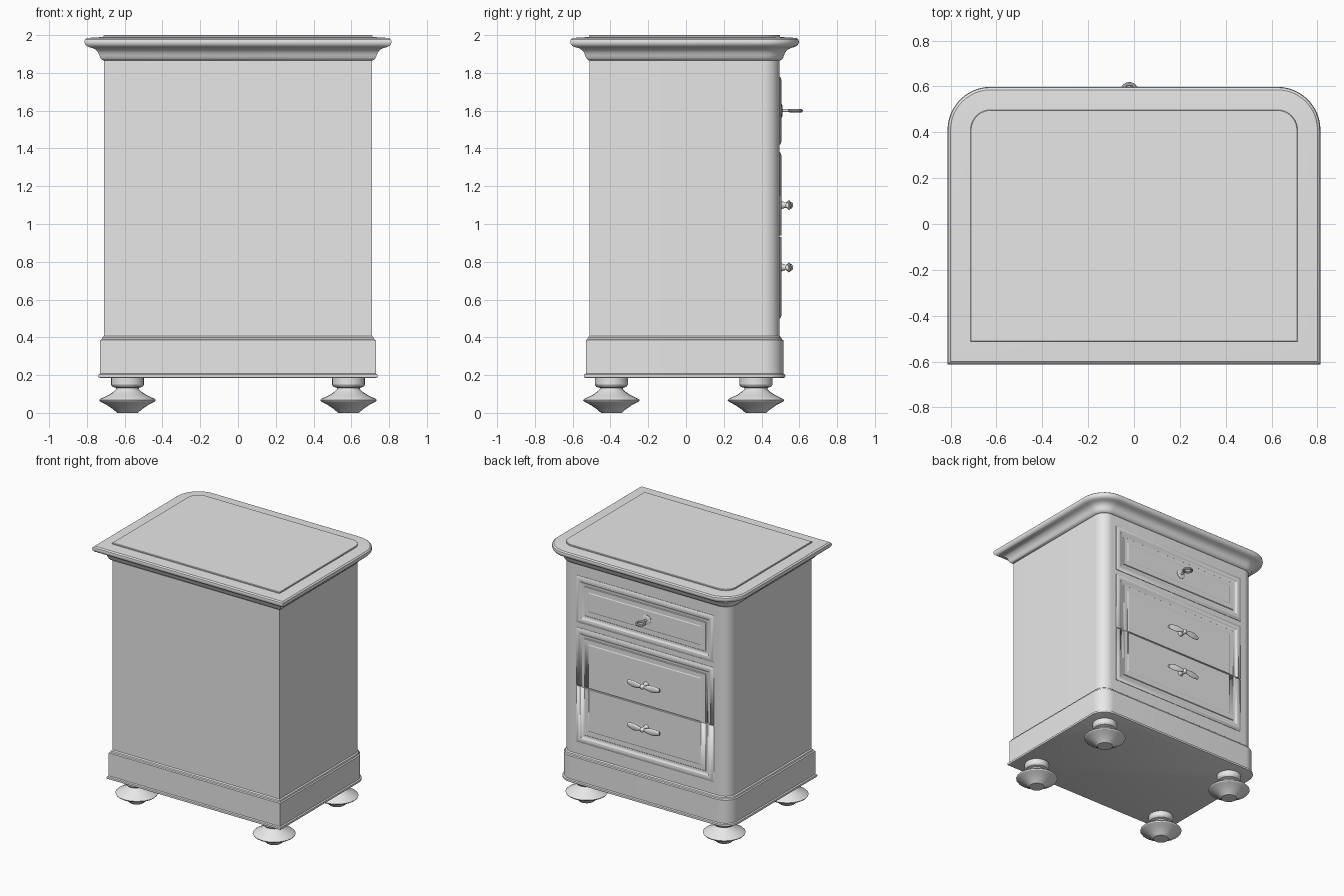
import bpy, bmesh, math
from mathutils import Vector

if "Cube" in bpy.data.objects:
    bpy.data.objects.remove(bpy.data.objects["Cube"])

grey = bpy.data.materials.new("plain grey")
grey.use_nodes = True
colour = (0.8, 0.8, 0.8, 1)
grey.diffuse_color = colour
grey.node_tree.nodes["Principled BSDF"].inputs["Base Color"].default_value = colour

HALF_X, BACK, FRONT, RADIUS = 0.71, -0.51, 0.495, 0.085


def loft(name, rings, angle=30):
    """Skin a list of equal-length point loops, capping both ends."""
    bm = bmesh.new()
    loops = [[bm.verts.new(p) for p in ring] for ring in rings]
    n = len(loops[0])
    for a, b in zip(loops, loops[1:]):
        for i in range(n):
            j = (i + 1) % n
            bm.faces.new((a[i], a[j], b[j], b[i]))
    bm.faces.new(loops[0])
    bm.faces.new(loops[-1])
    bmesh.ops.recalc_face_normals(bm, faces=bm.faces)
    mesh = bpy.data.meshes.new(name)
    bm.to_mesh(mesh)
    bm.free()
    mesh.materials.append(grey)
    obj = bpy.data.objects.new(name, mesh)
    bpy.context.collection.objects.link(obj)
    bpy.ops.object.select_all(action='DESELECT')
    obj.select_set(True)
    bpy.context.view_layer.objects.active = obj
    bpy.ops.object.shade_smooth_by_angle(angle=math.radians(angle))
    return obj


def outline(offset, z, steps=12):
    """Cabinet plan: square corners on the plain side, round on the drawer side."""
    w = HALF_X + offset
    pts = [Vector((-w, BACK - offset, z)), Vector((w, BACK - offset, z))]
    for side, start in ((1, 0), (-1, 90)):
        for i in range(steps + 1):
            a = math.radians(start + 90 * i / steps)
            r = RADIUS + offset
            pts.append(Vector((side * (HALF_X - RADIUS) + r * math.cos(a),
                               FRONT - RADIUS + r * math.sin(a), z)))
    return pts


def moulding(name, profile):
    return loft(name, [outline(o, z) for o, z in profile])


def circle(centre, r, u, v, n=24):
    u, v = Vector(u), Vector(v)
    return [Vector(centre) + r * (math.cos(t) * u + math.sin(t) * v)
            for t in (2 * math.pi * i / n for i in range(n))]


# Carcass, plinth and top
moulding("cabinet_body", [(0, 0.39), (0, 1.875)])
moulding("plinth", [(0.022, 0.185), (0.029, 0.188), (0.031, 0.195), (0.029, 0.203),
                    (0.02, 0.208), (0.02, 0.385), (0.012, 0.39), (0.009, 0.4), (0, 0.407)])
moulding("cornice_top", [(0, 1.865), (0.008, 1.868), (0.018, 1.878), (0.024, 1.892),
                         (0.03, 1.908), (0.042, 1.922), (0.06, 1.932), (0.08, 1.937),
                         (0.092, 1.943), (0.1, 1.953), (0.103, 1.965), (0.1, 1.977),
                         (0.09, 1.985), (0.003, 1.99)])
moulding("top_panel", [(0.003, 1.98), (0.003, 1.997), (0, 2.0)])

# Turned feet
foot_profile = [(0.055, 0), (0.075, 0.018), (0.11, 0.042), (0.145, 0.06), (0.15, 0.068),
                (0.142, 0.075), (0.1, 0.095), (0.075, 0.112), (0.062, 0.124),
                (0.06, 0.132), (0.08, 0.138), (0.088, 0.15), (0.088, 0.192)]
for x, side in ((0.585, "left"), (-0.585, "right")):
    for y, end in ((-0.395, "plain"), (0.37, "drawer")):
        loft(f"foot_{side}_{end}_end",
             [circle((x, y, z), r, (1, 0, 0), (0, 1, 0), 20) for r, z in foot_profile])

# Framed drawer fronts: (inset, projection from the carcass)
frame = [(0, -0.01), (0, 0.003), (0.008, 0.008), (0.022, 0.011), (0.036, 0.009),
         (0.046, 0.003), (0.052, 0.001), (0.066, 0.001), (0.07, 0.006),
         (0.105, 0.006), (0.112, 0.009)]


def drawer_front(name, low, high, half=0.585):
    return loft(name, [[Vector((sx * (half - i), FRONT + p, z))
                        for sx, z in ((-1, low + i), (1, low + i), (1, high - i), (-1, high - i))]
                       for i, p in frame], 20)


drawer_front("upper_drawer_front", 1.42, 1.78)
lower = drawer_front("lower_drawer_fronts", 0.5, 1.38)

# Thin gap between the two lower drawers
cutter = loft("drawer_gap_cutter",
              [[Vector((x, y, z)) for y, z in ((0.4, 0.93), (0.6, 0.93), (0.6, 0.94), (0.4, 0.94))]
               for x in (-0.8, 0.8)])
cutter.hide_render = True
cutter.hide_set(True)
gap = lower.modifiers.new("drawer gap", 'BOOLEAN')
gap.operation = 'DIFFERENCE'
gap.solver = 'EXACT'
gap.object = cutter
bpy.context.view_layer.objects.active = lower
bpy.ops.object.modifier_apply(modifier=gap.name)
bpy.data.objects.remove(cutter)

# Bow-shaped pulls on short posts
X, Y, Z = (1, 0, 0), (0, 1, 0), (0, 0, 1)
for z, level in ((1.1, "middle"), (0.77, "bottom")):
    rings = []
    for i in range(17):
        t = i / 8 - 1
        height = 0.009 + 0.017 * math.sin(math.pi * min(abs(t) * 0.85, 1)) ** 1.5
        y = 0.55 - 0.014 * abs(t) ** 2
        rings.append(circle((-0.015 + 0.135 * t, y, z), 1,
                            (0, 0.009, 0), (0, 0, height), 12))
    loft(f"{level}_pull_wings", rings, 50)
    loft(f"{level}_pull_post", [circle((-0.015, y, z), r, X, Z, 16) for y, r in
                                ((0.49, 0.024), (0.51, 0.02), (0.525, 0.014),
                                 (0.545, 0.019), (0.56, 0.017), (0.567, 0.008))], 50)

# Key with a flat ring bow, and its escutcheon
loft("escutcheon", [circle((-0.02, y, 1.6), r, X, Z) for y, r in
                    ((0.495, 0.036), (0.507, 0.036), (0.511, 0.026))])
loft("key_stem", [circle((-0.02, y, 1.6), 0.008, X, Z, 12) for y in (0.49, 0.555)])
bpy.ops.mesh.primitive_torus_add(location=(-0.02, 0.58, 1.6), major_radius=0.03,
                                 minor_radius=0.009, major_segments=24, minor_segments=10)
bow = bpy.context.object
bow.name = "key_bow"
bow.data.materials.append(grey)
bpy.ops.object.shade_smooth_by_angle()
